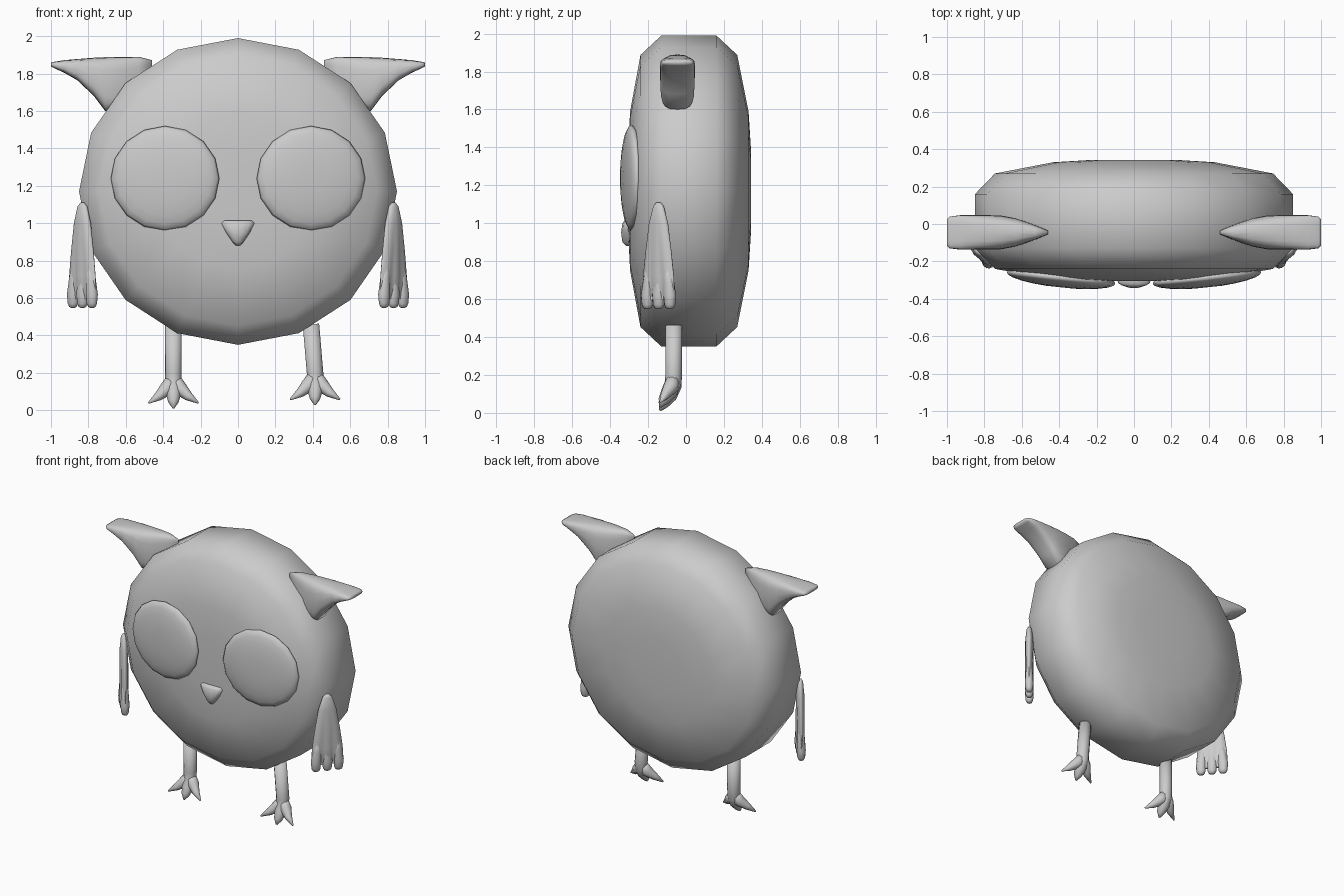
import bpy, bmesh
from math import sin, cos, pi, radians
from mathutils import Vector

if "Cube" in bpy.data.objects:
    bpy.data.objects.remove(bpy.data.objects["Cube"])


def loft(name, groups):
    """Skin each list of rings into a closed, smooth surface; all go in one object."""
    bm = bmesh.new()
    for rings in groups:
        vs = [[bm.verts.new(p) for p in r] for r in rings]
        n = len(vs[0])
        for a, b in zip(vs, vs[1:]):
            for i in range(n):
                j = (i + 1) % n
                bm.faces.new((a[i], a[j], b[j], b[i]))
        for end in (vs[0], vs[-1]):
            c = bm.verts.new(sum((v.co for v in end), Vector()) / n)
            for i in range(n):
                bm.faces.new((end[i], end[(i + 1) % n], c))
    bmesh.ops.recalc_face_normals(bm, faces=bm.faces)
    for f in bm.faces:
        f.smooth = True
    me = bpy.data.meshes.new(name)
    bm.to_mesh(me)
    bm.free()
    ob = bpy.data.objects.new(name, me)
    bpy.context.collection.objects.link(ob)
    return ob


def power(v, e):
    return (1 if v >= 0 else -1) * abs(v) ** e


def oval(n, a, b, e=1.0):
    """Points of a (super)ellipse."""
    return [(a * power(cos(2 * pi * i / n), e), b * power(sin(2 * pi * i / n), e)) for i in range(n)]


def tube(path, n=10):
    """Round rings along (x, y, z, radius) points."""
    pts = [Vector(p[:3]) for p in path]
    rings = []
    for i, p in enumerate(pts):
        t = (pts[min(i + 1, len(pts) - 1)] - pts[max(i - 1, 0)]).normalized()
        u = t.cross(Vector((0, 1, 0))).normalized()
        w = t.cross(u)
        rings.append([p + u * a + w * b for a, b in oval(n, path[i][3], path[i][3])])
    return rings


# body: low-poly 16-sided cushion
profile = [(0.26, -0.305), (0.51, -0.295), (0.875, -0.24), (1, -0.13),
           (1, 0.16), (0.875, 0.27), (0.51, 0.33), (0.26, 0.343)]
loft("body", [[[(x, y, 1.17 + z) for x, z in oval(16, 0.85 * r, 0.82 * r)] for r, y in profile]])

# beak
beak = [(1.015, 0.075, 0.025), (1.0, 0.09, 0.036), (0.95, 0.065, 0.043), (0.9, 0.03, 0.036), (0.88, 0.01, 0.015)]
loft("beak", [[[(x, -0.3 + y, z) for x, y in oval(14, a, b, 0.8)] for z, a, b in beak]])

for s, side in ((-1, "left"), (1, "right")):
    # eye: flat 16-sided lens, turned slightly outwards
    lens = [(cos(k * pi / 12), sin(k * pi / 12)) for k in range(-5, 6)]
    eye = loft(side + "_eye", [[[(x, 0.052 * h, z) for x, z in oval(16, 0.292 * r, 0.28 * r)] for r, h in lens]])
    eye.location = (s * 0.39, -0.288, 1.24)
    eye.rotation_euler.z = radians(6 * s)

    # ear: chisel-tipped horn (x, bottom z, top z, half depth)
    ear = [(1.0, 1.838, 1.858, 0.07), (0.985, 1.83, 1.863, 0.085), (0.93, 1.805, 1.872, 0.092),
           (0.86, 1.765, 1.878, 0.092), (0.77, 1.68, 1.885, 0.092), (0.71, 1.6, 1.888, 0.09),
           (0.63, 1.6, 1.89, 0.075), (0.53, 1.68, 1.89, 0.04), (0.46, 1.78, 1.872, 0.01)]
    loft(side + "_ear", [[[(s * x, -0.045 + y, (lo + hi) / 2 + z)
                           for y, z in oval(20, d, (hi - lo) / 2, 0.6)] for x, lo, hi, d in ear]])

    # wing: diagonal leaf with grooves ending in three finger feathers
    def place(u, v, z):
        return (s * (0.832 - 0.65 * u + 0.76 * v), -0.145 - 0.76 * u - 0.65 * v, z)

    leaf = [(1.11, 0.012, 0.01, 0), (1.09, 0.033, 0.02, 0), (1.0, 0.062, 0.028, 0),
            (0.85, 0.088, 0.03, 0.15), (0.72, 0.106, 0.03, 0.35), (0.62, 0.112, 0.027, 0.55),
            (0.595, 0.1, 0.012, 0.5)]
    groups = [[[place(u, v * (1 - g * (0.5 - 0.5 * cos(2 * pi * (u / w * 1.5)))), z)
                for u, v in oval(32, w, t)] for z, w, t, g in leaf]]
    for k in (-1, 0, 1):
        feather = [(0.8, 0.02), (0.7, 0.03), (0.62, 0.036), (0.57, 0.031), (0.553, 0.022), (0.547, 0.01)]
        groups.append([[place(k * (0.078 - 0.1 * max(0, z - 0.62)) + a, b, z)
                        for a, b in oval(12, r, r * 0.85)] for z, r in feather])
    loft(side + "_wing", groups)

    # leg and three-toed foot
    x, lean, lift = (-0.345, 0, 0) if s < 0 else (0.412, -0.022, 0.018)
    y = -0.065
    parts = [tube([(x + lean, y, 0.46, 0.044), (x, y, 0.2, 0.044), (x, y - 0.003, 0.14 + lift, 0.044),
                   (x, y - 0.025, 0.09 + lift, 0.042), (x, y - 0.055, 0.045 + lift, 0.028),
                   (x, y - 0.072, 0.012 + lift, 0.006)], 12)]
    for k in (-1, 1):
        parts.append(tube([(x, y, 0.17 + lift, 0.036), (x + k * 0.035, y - 0.015, 0.115 + lift, 0.04),
                           (x + k * 0.08, y - 0.045, 0.075 + lift, 0.025),
                           (x + k * 0.132, y - 0.07, 0.04 + lift, 0.005)]))
    loft(side + "_leg", parts)
